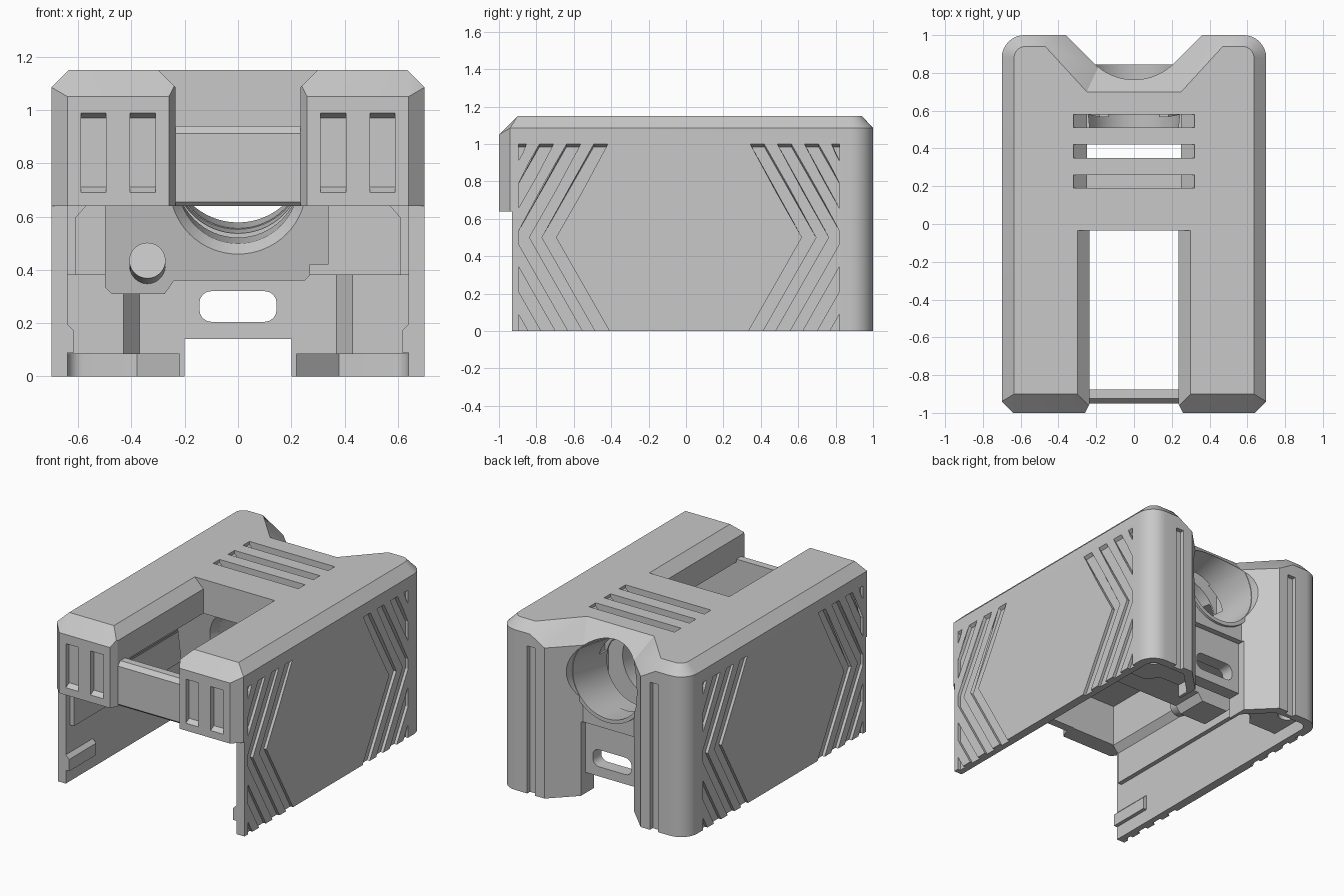
import bpy, bmesh, math
from mathutils import Vector

cube = bpy.data.objects.get("Cube")
if cube:
    bpy.data.objects.remove(cube, do_unlink=True)

grey = bpy.data.materials.new("plain grey")
grey.use_nodes = True
grey.diffuse_color = (0.58, 0.58, 0.58, 1)
grey.node_tree.nodes["Principled BSDF"].inputs["Base Color"].default_value = (0.58, 0.58, 0.58, 1)

AXIS = Vector((0, 1, 0.16))          # bore direction, rising to the rear


def finish(name, bm):
    bmesh.ops.remove_doubles(bm, verts=bm.verts, dist=0.0001)
    bmesh.ops.dissolve_degenerate(bm, dist=0.0001, edges=bm.edges)
    bmesh.ops.recalc_face_normals(bm, faces=bm.faces)
    mesh = bpy.data.meshes.new(name)
    bm.to_mesh(mesh)
    bm.free()
    mesh.materials.append(grey)
    obj = bpy.data.objects.new(name, mesh)
    bpy.context.collection.objects.link(obj)
    return obj


def prism(name, pts, axis, lo, hi, lean=0.0):
    """Extrude a 2D outline along x, y or z; lean shears y by height."""
    place = {"x": lambda a, b, t: (t, a, b),
             "y": lambda a, b, t: (a, t - lean * b, b),
             "z": lambda a, b, t: (a, b, t)}[axis]
    bm = bmesh.new()
    rings = [[bm.verts.new(place(a, b, t)) for a, b in pts] for t in (lo, hi)]
    bm.faces.new(rings[0])
    bm.faces.new(rings[1])
    for i in range(len(pts)):
        j = (i + 1) % len(pts)
        bm.faces.new((rings[0][i], rings[0][j], rings[1][j], rings[1][i]))
    return finish(name, bm)


def box(name, x0, x1, y0, y1, z0, z1):
    return prism(name, [(x0, y0), (x1, y0), (x1, y1), (x0, y1)], "z", z0, z1)


def rod(name, start, end, r0, r1, sides=64):
    """Cylinder or cone between two points."""
    start, end = Vector(start), Vector(end)
    line = end - start
    bm = bmesh.new()
    bmesh.ops.create_cone(bm, cap_ends=True, segments=sides, radius1=r0, radius2=r1,
                          depth=line.length)
    bm.transform(line.to_track_quat("Z", "Y").to_matrix().to_4x4())
    bmesh.ops.translate(bm, verts=bm.verts, vec=(start + end) / 2)
    return finish(name, bm)


def bore(name, y0, y1, r0, r1):
    """Round section centred on the tilted bore axis."""
    start = Vector((0, 0, 0.701))
    return rod(name, start + AXIS * y0, start + AXIS * y1, r0, r1)


def cut(target, cutter):
    mod = target.modifiers.new("cut", "BOOLEAN")
    mod.operation = "DIFFERENCE"
    mod.solver = "EXACT"
    mod.object = cutter
    bpy.context.view_layer.objects.active = target
    bpy.ops.object.modifier_apply(modifier=mod.name)
    bpy.data.objects.remove(cutter, do_unlink=True)


def corner(x, y, radius, steps):
    """Quarter arc from the +x side round to the +y side."""
    angles = [math.pi / 2 * i / steps for i in range(steps + 1)]
    return [(x + radius * math.cos(a), y + radius * math.sin(a)) for a in angles]


# Outer shell: wall outline paired with the chamfered top outline
half = [((0.64, -1, 1.05), (0.635, -0.9)),
        ((0.7, -0.94, 1.085), (0.635, -0.9))]
half += [((p[0], p[1], 1.085), q) for p, q in
         zip(corner(0.58, 0.88, 0.12, 8), corner(0.575, 0.88, 0.06, 8))]
half += [((0.47, 1, 1.085), (0.47, 0.94)),
         ((0.36, 1, 1.02), (0.47, 0.94)),
         ((0.19, 0.83, 1.02), (0.25, 0.7))]
loop = half + [((-p[0], p[1], p[2]), (-q[0], q[1])) for p, q in reversed(half)]
bm = bmesh.new()
rows = [[bm.verts.new((p[0], p[1], 0)) for p, q in loop],
        [bm.verts.new(p) for p, q in loop],
        [bm.verts.new((q[0], q[1], 1.15)) for p, q in loop]]
for low, high in zip(rows, rows[1:]):
    for i in range(len(loop)):
        j = (i + 1) % len(loop)
        bm.faces.new((low[i], low[j], high[j], high[i]))
bm.faces.new(rows[0])
bm.faces.new(rows[2])
shell = finish("shell", bm)

# Interior cavity, open bottom and open lower front
cut(shell, box("cutter", -0.64, 0.64, -0.88, 0.5, -0.1, 0.92))
cut(shell, box("cutter", -0.64, 0.64, -1.1, -0.8, -0.1, 0.64))
cut(shell, box("cutter", -0.8, 0.8, -1.1, -0.93, -0.1, 0.64))

# Lower rear of the cavity: pillars step forward beside the centre panel
rear = [(0.64, 0.4), (0.64, 0.62), (0.43, 0.62), (0.37, 0.7)]
cut(shell, prism("cutter", rear + [(-x, y) for x, y in reversed(rear)], "z", -0.1, 0.38))

# Roof window with bevelled sides, running out through the front
window = [(0.235, 0.5), (0.235, 1.085), (0.31, 1.16), (0.31, 1.3)]
cut(shell, prism("cutter", window + [(-x, z) for x, z in reversed(window)], "y", -1.2, -0.035))
cut(shell, prism("cutter", [(-0.265, -1.01), (0.265, -1.01), (0.234, -0.95), (-0.234, -0.95)],
                 "z", 0.5, 1.3))

# Vent slots with ramped ends
for y in (0.19, 0.35, 0.51):
    cut(shell, prism("cutter", [(-0.25, 0.85), (0.25, 0.85), (0.25, 1.06), (0.32, 1.13), (0.32, 1.2),
                                (-0.32, 1.2), (-0.32, 1.13), (-0.25, 1.06)], "y", y, y + 0.07))

# Rear bore, recess, lower passage and oblong opening
cut(shell, bore("cutter", 0.4, 1.2, 0.238, 0.28))
cut(shell, box("cutter", -0.2, 0.2, 0.79, 1.1, -0.1, 0.5))
cut(shell, box("cutter", -0.2, 0.2, 0.4, 1.1, -0.1, 0.14))
quarter = corner(0.1, 0.275, 0.045, 4)
upper = quarter + [(-x, z) for x, z in reversed(quarter)]
cut(shell, prism("cutter", upper + [(x, 0.525 - z) for x, z in reversed(upper)], "y", 0.4, 0.9))

# Hollow pillar feet, screw holes, rear grooves and front recesses
for s in (-1, 1):
    foot = [(0.64, 0.45)] + corner(0.58, 0.88, 0.06, 6) + [(0.38, 0.94), (0.22, 0.78), (0.22, 0.45)]
    cut(shell, prism("cutter", [(s * x, y) for x, y in foot], "z", -0.1, 0.085))
    cut(shell, rod("cutter", (s * 0.55, 0.85, 0), (s * 0.55, 0.85, 0.25), 0.06, 0.06, 24))
    cut(shell, box("cutter", *sorted((s * 0.43, s * 0.49)), 0.97, 1.1, -0.1, 1.0))
    for x in (0.31, 0.495):
        cut(shell, prism("cutter", [(-1.02, 0.69), (-1.0, 0.69), (-0.965, 0.71), (-0.965, 0.97),
                                    (-1.0, 0.988), (-1.02, 0.988)],
                         "x", s * x, s * (x + 0.095)))


# Chevron grooves with sloped tops on both sides, clipped near the ends
def chevron(side, shift, flip):
    bm = bmesh.new()

    def point(y, z):
        y -= shift
        return bm.verts.new((side * 0.68, -0.075 - y if flip else y, z))
    inner = [point(-0.418, 0.985), point(-0.695, 0.5), point(-0.404, -0.01)]
    outer = [point(-0.493, 0.985), point(-0.77, 0.5), point(-0.479, -0.01)]
    for i in (0, 1):
        bm.faces.new((inner[i], inner[i + 1], outer[i + 1], outer[i]))
    limit = 0.82 if flip else -0.895
    bmesh.ops.bisect_plane(bm, geom=bm.verts[:] + bm.edges[:] + bm.faces[:],
                           plane_co=(0, limit, 0), plane_no=(0, 1 if flip else -1, 0),
                           clear_outer=True)
    ext = bmesh.ops.extrude_face_region(bm, geom=bm.faces[:], use_keep_orig=True)
    for v in ext["geom"]:
        if isinstance(v, bmesh.types.BMVert):
            v.co.x += side * 0.04
            v.co.z += 0.03 if v.co.z > 0.98 else 0
    return finish("cutter", bm)


for side in (-1, 1):
    for flip in (False, True):
        for k in range(4):
            cut(shell, chevron(side, 0.145 * k, flip))

# Front crossbar with bevelled edges
crossbar = prism("front_crossbar", [(-0.935, 0.64), (-0.875, 0.64), (-0.875, 0.94), (-0.925, 0.94),
                                    (-0.95, 0.912), (-0.95, 0.655)], "x", -0.236, 0.236)

# Leaning inner bulkhead with a countersunk bore and a flat back
bulkhead = prism("inner_bulkhead", [(-0.5, 0.335), (-0.475, 0.31), (-0.275, 0.31), (-0.24, 0.36),
                                    (0.25, 0.36), (0.27, 0.38), (0.27, 0.42), (0.34, 0.42),
                                    (0.34, 1.0), (-0.5, 1.0)], "y", 0.18, 0.6, lean=0.16)
cut(bulkhead, box("cutter", -0.6, 0.6, 0.345, 0.8, 0.2, 1.2))
cut(bulkhead, bore("cutter", -0.2, 0.6, 0.21, 0.245))
cut(bulkhead, bore("cutter", 0.02, 0.13, 0.285, 0.215))
boss = rod("bulkhead_boss", (-0.34, 0.03, 0.435), (-0.34, 0.16, 0.41), 0.068, 0.068)

# Rear bore collar, trimmed flush behind and open at the top
collar = bore("bore_collar", 0.6, 0.95, 0.275, 0.285)
cut(collar, bore("cutter", 0.4, 1.2, 0.234, 0.276))
cut(collar, box("cutter", -0.5, 0.5, 0.845, 1.2, 0.3, 1.4))
cut(collar, box("cutter", -0.5, 0.5, 0.3, 1.2, 1.0, 1.4))

# Thickened upper walls and short front rails inside both side walls
for s, label in ((1, "left"), (-1, "right")):
    prism(label + "_wall_stiffener", [(s * 0.645, 0.38), (s * 0.61, 0.38), (s * 0.61, 0.595),
                                      (s * 0.57, 0.64), (s * 0.57, 0.925), (s * 0.645, 0.925)],
          "y", -0.885, 0.505)
    prism(label + "_wall_rail", [(s * 0.645, 0.09), (s * 0.615, 0.09), (s * 0.615, 0.17),
                                 (s * 0.645, 0.2)], "y", -0.93, -0.64)

# Smooth the round faces, keep the hard edges
for obj in (shell, bulkhead, collar, boss):
    bpy.ops.object.select_all(action="DESELECT")
    obj.select_set(True)
    bpy.context.view_layer.objects.active = obj
    bpy.ops.object.shade_smooth_by_angle(angle=math.radians(25))
